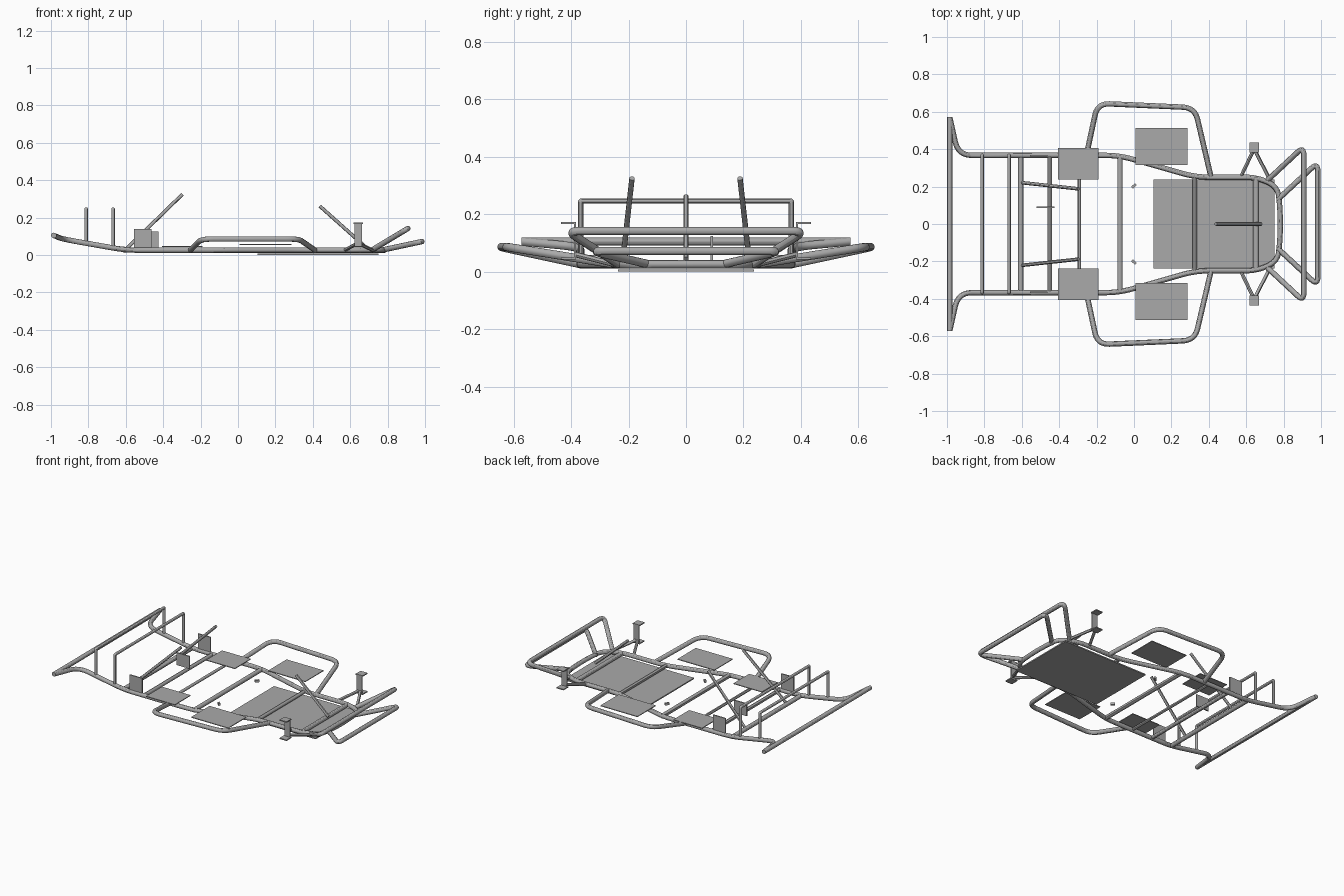
import bpy
from mathutils import Vector, Matrix

cube = bpy.data.objects.get("Cube")
if cube:
    bpy.data.objects.remove(cube, do_unlink=True)

steel = bpy.data.materials.new("grey steel")
steel.use_nodes = True
GREY = (0.4, 0.4, 0.4, 1)
steel.diffuse_color = GREY
steel.node_tree.nodes["Principled BSDF"].inputs["Base Color"].default_value = GREY

THICK, THIN = 0.0145, 0.0095
RAIL_Z = 0.026


def rounded(points, bend, steps=6):
    """Replace every inner corner of a path with a smooth bend."""
    pts = [Vector(p) for p in points]
    path = [pts[0]]
    for a, b, c in zip(pts, pts[1:], pts[2:]):
        r = min(bend, (a - b).length * 0.48, (c - b).length * 0.48)
        start, end = b + (a - b).normalized() * r, b + (c - b).normalized() * r
        for i in range(steps + 1):
            t = i / steps
            path.append(start * (1 - t) ** 2 + b * 2 * t * (1 - t) + end * t * t)
    return path + [pts[-1]]


def tube(name, points, radius=THICK, bend=0.05):
    curve = bpy.data.curves.new(name, "CURVE")
    curve.dimensions = "3D"
    curve.bevel_depth = radius
    curve.bevel_resolution = 4
    curve.use_fill_caps = True
    path = rounded(points, bend)
    spline = curve.splines.new("POLY")
    spline.points.add(len(path) - 1)
    for point, co in zip(spline.points, path):
        point.co = (*co, 1)
    curve.materials.append(steel)
    ob = bpy.data.objects.new(name, curve)
    bpy.context.collection.objects.link(ob)
    bpy.ops.object.select_all(action="DESELECT")
    ob.select_set(True)
    bpy.context.view_layer.objects.active = ob
    bpy.ops.object.convert(target="MESH")
    bpy.ops.object.shade_smooth_by_angle()
    return bpy.context.object


def box(name, low, high, turn=0.0):
    low, high = Vector(low), Vector(high)
    bpy.ops.mesh.primitive_cube_add(size=1, location=(low + high) / 2)
    ob = bpy.context.object
    ob.name = name
    ob.data.transform(Matrix.Diagonal((*(high - low), 1)))
    ob.rotation_euler.z = turn
    ob.data.materials.append(steel)
    return ob


def flip(points):
    return [(x, -y, z) for x, y, z in points]


def loop(name, half, radius=THICK, bend=0.05):
    """Tube whose second half mirrors the first across the centre line."""
    return tube(name, half + flip(half)[::-1], radius, bend)


# Main rail, wrapping round the nose and flaring out at the tail
loop("main_rail", [(-0.985, 0.57, 0.105), (-0.94, 0.367, 0.086), (-0.6, 0.367, RAIL_Z),
                   (-0.08, 0.367, RAIL_Z), (0.33, 0.25, RAIL_Z), (0.655, 0.25, RAIL_Z),
                   (0.77, 0.20, RAIL_Z), (0.782, 0.06, RAIL_Z)], bend=0.075)
tube("tail_bar", [(-0.985, -0.572, 0.105), (-0.985, 0.572, 0.105)])

# Cross members
for i, (x, y, r) in enumerate([(-0.605, 0.367, THICK), (-0.45, 0.367, 0.0125),
                               (-0.293, 0.367, THIN), (-0.075, 0.367, THICK),
                               (0.325, 0.25, 0.0125), (0.652, 0.25, THICK)]):
    tube(f"cross_member_{i + 1}", [(x, -y, RAIL_Z), (x, y, RAIL_Z)], r)

# Two tall square hoops over the tail
for name, x, foot in [("rear_hoop", -0.812, 0.065), ("inner_hoop", -0.668, 0.04)]:
    loop(name, [(x, 0.367, foot), (x, 0.367, 0.246)], THIN, 0.006)

# Nose hoops
loop("upper_nose_hoop", [(0.715, 0.235, RAIL_Z), (0.908, 0.415, 0.142)])
loop("lower_nose_hoop", [(0.768, 0.13, RAIL_Z), (0.983, 0.33, 0.072)])

# Steering column
tube("steering_column", [(0.437, 0, 0.262), (0.68, 0, 0.045)], THIN)

# Floor pan and centre bracket
box("floor_pan", (0.105, -0.237, 0), (0.75, 0.237, 0.008))
box("centre_bracket", (-0.522, 0.086, RAIL_Z + 0.015), (-0.425, 0.094, 0.125))

# Parts repeated on both sides
for side, s in (("left", 1), ("right", -1)):
    def span(x0, x1, y0, y1, z0, z1):
        ya, yb = sorted((s * y0, s * y1))
        return (x0, ya, z0), (x1, yb, z1)

    def on_side(points):
        return [(x, s * y, z) for x, y, z in points]

    tube(f"{side}_side_bumper",
         on_side([(-0.255, 0.365, RAIL_Z), (-0.195, 0.645, 0.086),
                  (0.325, 0.622, 0.086), (0.412, 0.25, RAIL_Z)]), bend=0.065)
    tube(f"{side}_seat_strut", on_side([(-0.6, 0.221, 0.03), (-0.297, 0.188, 0.325)]), THIN)
    box(f"{side}_axle_plate", *span(-0.556, -0.462, 0.362, 0.37, 0.036, 0.14))
    box(f"{side}_rear_tray", *span(-0.405, -0.19, 0.238, 0.407, 0.044, 0.049))
    box(f"{side}_front_tray", *span(0.007, 0.285, 0.315, 0.512, 0.053, 0.058))
    box(f"{side}_pan_tab", *span(-0.014, 0.014, 0.197, 0.211, 0.021, 0.035), turn=s * 0.75)

    # Wheel pivot: a channel bracket held by two short struts
    box(f"{side}_pivot_web", *span(0.622, 0.664, 0.383, 0.39, 0.045, 0.17))
    for part, z in (("top", 0.166), ("bottom", 0.042)):
        box(f"{side}_pivot_{part}_flange", *span(0.617, 0.669, 0.383, 0.435, z, z + 0.007))
    for part, x0, x1 in (("rear", 0.57, 0.635), ("front", 0.72, 0.65)):
        tube(f"{side}_pivot_{part}_strut",
             on_side([(x0, 0.25, RAIL_Z), (x1, 0.386, 0.06)]), THIN)
